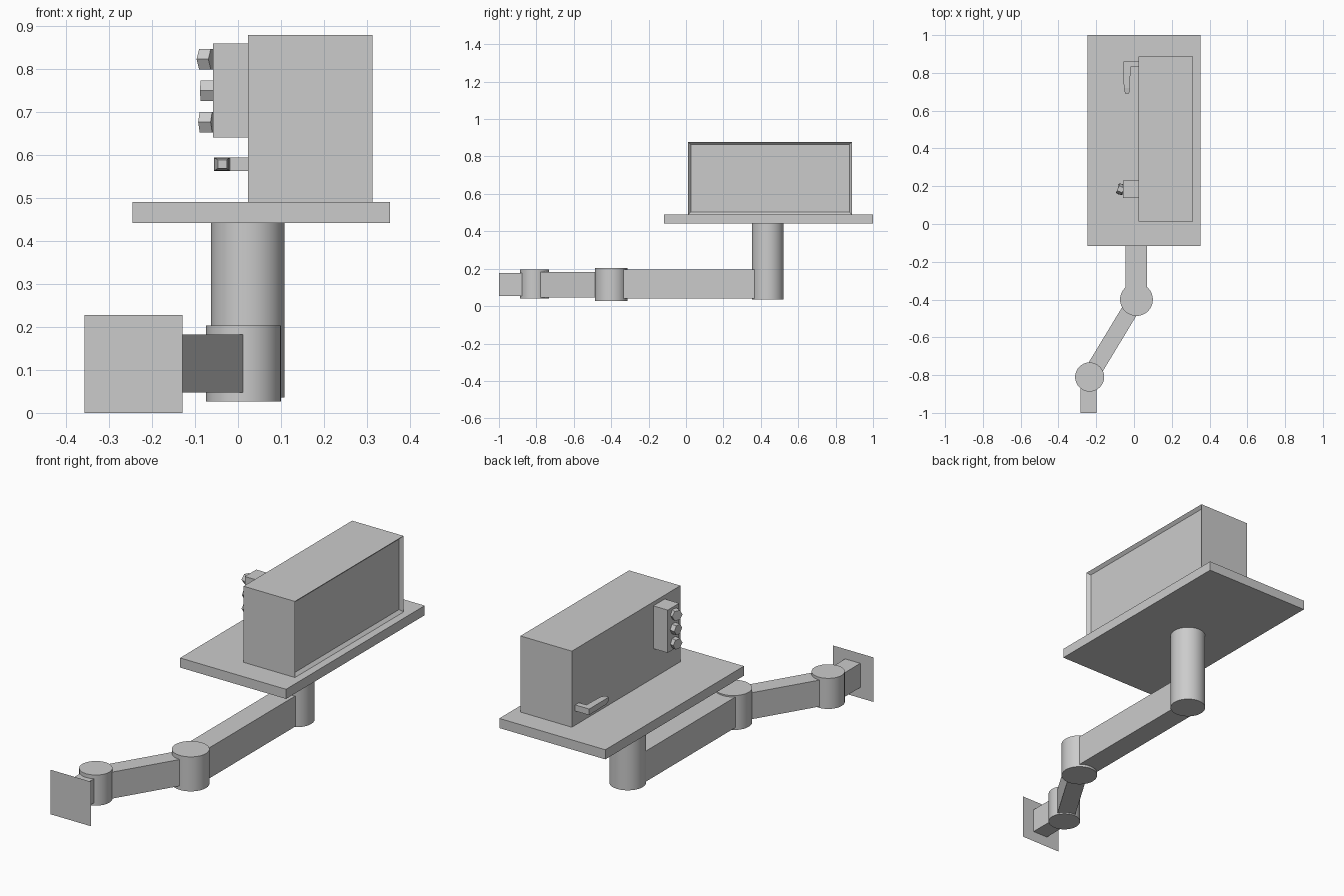
import bpy, bmesh, math
from mathutils import Vector

if "Cube" in bpy.data.objects:
    bpy.data.objects.remove(bpy.data.objects["Cube"])


def finish(name, bm):
    me = bpy.data.meshes.new(name)
    bm.to_mesh(me)
    bm.free()
    ob = bpy.data.objects.new(name, me)
    bpy.context.collection.objects.link(ob)
    return ob


def box(name, x, y, z, inset=None):
    """Box from (min, max) ranges; inset = (border, depth) recesses the +x face."""
    bm = bmesh.new()
    bmesh.ops.create_cube(bm, size=1)
    for v in bm.verts:
        v.co = [r[0] if c < 0 else r[1] for c, r in zip(v.co, (x, y, z))]
    bm.normal_update()
    if inset:
        face = max(bm.faces, key=lambda f: f.normal.x)
        bmesh.ops.inset_region(bm, faces=[face], thickness=inset[0])
        for v in face.verts:
            v.co.x -= inset[1]
    return finish(name, bm)


def cylinder(name, centre, r, z0, z1):
    bpy.ops.mesh.primitive_cylinder_add(vertices=32, radius=r, depth=z1 - z0,
                                        location=(*centre, (z0 + z1) / 2))
    ob = bpy.context.object
    ob.name = name
    bpy.ops.object.shade_smooth_by_angle(angle=math.radians(30))
    return ob


def loft(name, rings):
    """Skin a list of four-point rings, with closed ends."""
    bm = bmesh.new()
    loops = [[bm.verts.new(p) for p in ring] for ring in rings]
    for a, b in zip(loops, loops[1:]):
        for i in range(4):
            j = (i + 1) % 4
            bm.faces.new((a[i], a[j], b[j], b[i]))
    bm.faces.new(loops[0])
    bm.faces.new(loops[-1])
    bmesh.ops.recalc_face_normals(bm, faces=bm.faces)
    return finish(name, bm)


# Wall plate (single sheet) and mounting stub
bpy.ops.mesh.primitive_plane_add(size=1, location=(-0.243, -1, 0.1135),
                                 rotation=(math.pi / 2, 0, 0))
plate = bpy.context.object
plate.name = "wall_plate"
plate.scale = (0.227, 0.227, 1)
box("wall_stub", (-0.283, -0.198), (-1, -0.81), (0.054, 0.177))

# Swivel joints and support post
wrist, elbow, post = Vector((-0.235, -0.81)), Vector((0.013, -0.40)), Vector((0.0225, 0.437))
cylinder("wall_joint", wrist, 0.077, 0.04, 0.196)
cylinder("elbow_joint", elbow, 0.087, 0.027, 0.203)
cylinder("support_post", post, 0.085, 0.036, 0.45)

# Swing arms
d = elbow - wrist
half = d.length / 2
lower = box("lower_arm", (-half, half), (-0.044, 0.044), (0.047, 0.182))
lower.location = (*((wrist + elbow) / 2), 0)
lower.rotation_euler.z = math.atan2(d.y, d.x)
box("upper_arm", (-0.045, 0.068), (-0.40, 0.42), (0.04, 0.196))

# Tray and cabinet with recessed screen
box("tray", (-0.245, 0.353), (-0.117, 1.0), (0.441, 0.49))
box("cabinet", (0.023, 0.313), (0.012, 0.887), (0.49, 0.878), inset=(0.02, 0.015))

# Control panel with hexagonal knobs
box("control_panel", (-0.058, 0.025), (0.138, 0.23), (0.64, 0.858))
for i, (z, turn) in enumerate(((0.822, 25), (0.749, 5), (0.676, 15))):
    bpy.ops.mesh.primitive_cylinder_add(vertices=6, radius=0.0275, depth=0.03,
                                        location=(-0.071, 0.184, z),
                                        rotation=(math.radians(turn), math.pi / 2, 0))
    bpy.context.object.name = f"knob_{i + 1}"


# Bent handle with a tapered tip
def ring(y0, y1, x0, x1, h):
    return [(x0, y0, 0.578 - h), (x1, y1, 0.578 - h), (x1, y1, 0.578 + h), (x0, y0, 0.578 + h)]


loft("handle", [ring(0.86, 0.83, 0.025, 0.025, 0.0155),
                ring(0.86, 0.83, -0.056, -0.019, 0.0155),
                ring(0.72, 0.72, -0.054, -0.021, 0.0145),
                ring(0.69, 0.69, -0.047, -0.026, 0.010)])
